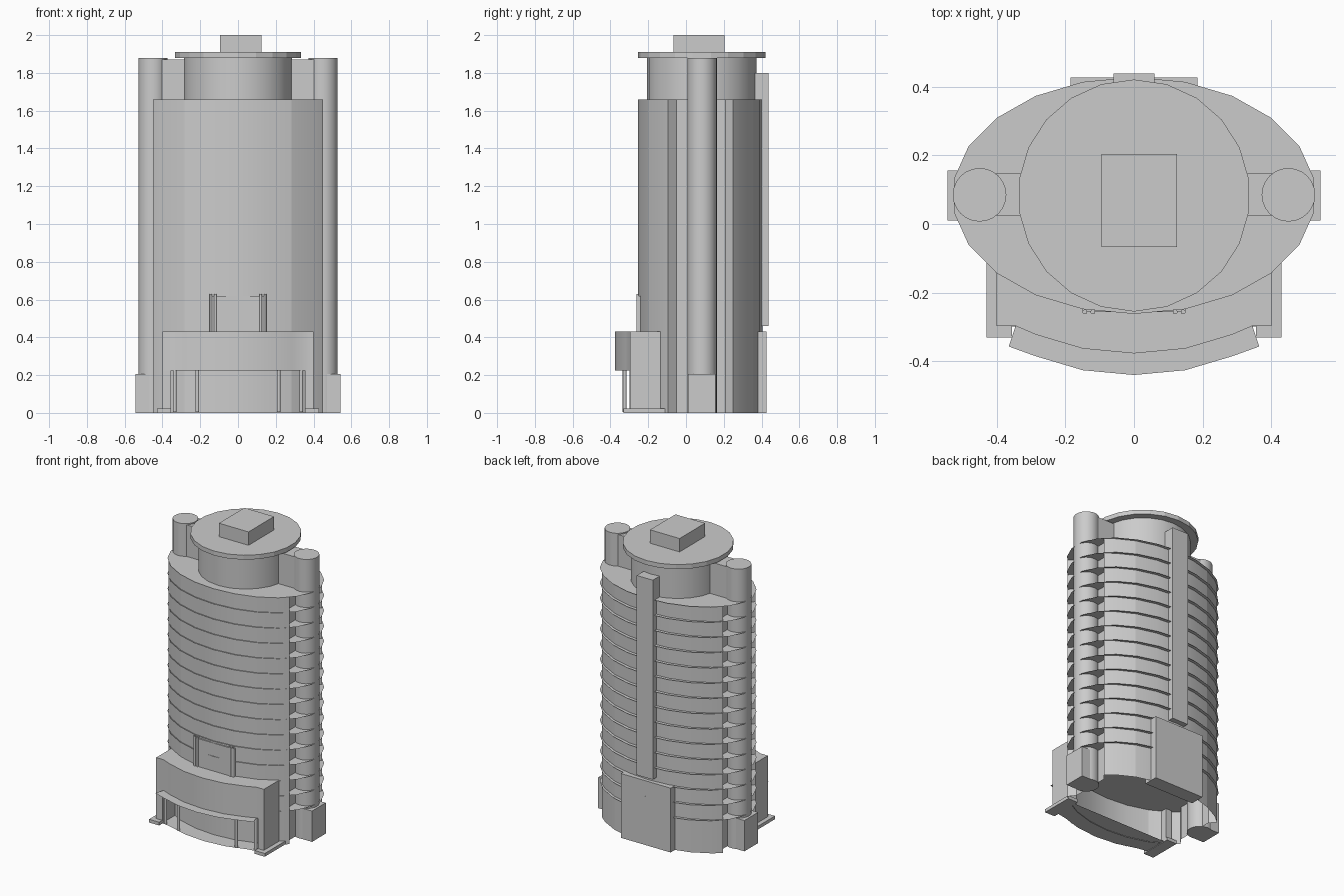
import bpy, bmesh, math

if "Cube" in bpy.data.objects:
    bpy.data.objects.remove(bpy.data.objects["Cube"])

CY = 0.083                 # centre of the oval tower in y
STEP = 2 * math.pi / 22    # the ovals have 22 sides


def finish(name, bm, smooth=None):
    me = bpy.data.meshes.new(name)
    bm.to_mesh(me)
    bm.free()
    ob = bpy.data.objects.new(name, me)
    bpy.context.collection.objects.link(ob)
    if smooth:
        me.shade_smooth()
        me.set_sharp_from_angle(angle=math.radians(smooth))
    return ob


def oval(k, a=0.53, b=0.345, cy=CY):
    # corner k of the oval, counted counter-clockwise from the front
    return (a * math.sin(k * STEP), cy - b * math.cos(k * STEP))


def plates(name, outline, heights):
    bm = bmesh.new()
    for z in heights:
        bm.faces.new([bm.verts.new((x, y, z)) for x, y in outline])
    return finish(name, bm)


def prism(name, outline, z0, z1, smooth=None):
    bm = bmesh.new()
    lo = [bm.verts.new((x, y, z0)) for x, y in outline]
    hi = [bm.verts.new((x, y, z1)) for x, y in outline]
    bm.faces.new(lo[::-1])
    bm.faces.new(hi)
    n = len(lo)
    for i in range(n):
        j = (i + 1) % n
        bm.faces.new((lo[i], lo[j], hi[j], hi[i]))
    return finish(name, bm, smooth)


def box(name, x0, x1, y0, y1, z0, z1):
    return prism(name, [(x0, y0), (x1, y0), (x1, y1), (x0, y1)], z0, z1)


def cylinder(name, x, y, r, z0, z1, n=24, smooth=40):
    pts = [oval(k * 22 / n, r, r, y) for k in range(n)]
    return prism(name, [(x + px, py) for px, py in pts], z0, z1, smooth)


def mirrored(pts):
    return [(-x, y) for x, y in reversed(pts)]


# tower walls: open strips, creased where the panels meet
front = [oval(k, 0.525, 0.338) for k in range(-2, 3)]
back = [oval(k, 0.525, 0.322) for k in range(9, 14)]
front_corner = [front[-1], oval(3, 0.525, 0.338), (0.45, -0.095)]
back_corner = [(0.45, 0.25), oval(8, 0.525, 0.322), back[0]]
side = [(0.45, -0.095), (0.415, -0.05), (0.415, 0.21), (0.45, 0.25)]
strips = [front, back]
for s in (front_corner, back_corner, side):
    strips += [s, mirrored(s)]
bm = bmesh.new()
for pts in strips:
    lo = [bm.verts.new((x, y, 0)) for x, y in pts]
    hi = [bm.verts.new((x, y, 1.66)) for x, y in pts]
    for i in range(len(pts) - 1):
        bm.faces.new((lo[i], lo[i + 1], hi[i + 1], hi[i]))
finish("tower_walls", bm, 30)

# thin floor plates projecting past the walls, the top one being the roof
plates("floor_plates", [oval(k) for k in range(22)],
       [0.225 + i * 0.1025 for i in range(15)])

# rooftop drum, disc and plant box
cylinder("roof_drum", 0, CY, 0.29, 1.66, 1.88, 22)
cylinder("roof_disc", 0, CY, 0.338, 1.88, 1.91, 22, None)
box("roof_plant_box", -0.095, 0.125, -0.067, 0.204, 1.91, 2.0)

# round stair shafts, their links to the drum and side porches
for s, label in ((-1, "left"), (1, "right")):
    cylinder("stair_shaft_" + label, s * 0.45, 0.085, 0.078, 0, 1.88)
    xs = sorted((s * 0.27, s * 0.42))
    box("shaft_link_" + label, *xs, 0.025, 0.147, 1.66, 1.872)
    xs = sorted((s * 0.45, s * 0.543))
    box("side_porch_" + label, *xs, 0.01, 0.156, 0, 0.207)

# back fin and back base block
box("back_fin", -0.06, 0.06, 0.36, 0.438, 0.46, 1.80)
box("back_base_block", -0.185, 0.185, 0.33, 0.427, 0, 0.432)

# front podium with curved face
arc = [(x, y - 0.115) for x, y in (oval(k) for k in range(-2, 3))]
prism("podium", [(-0.40, -0.297), (-0.345, -0.297)] + arc +
      [(0.345, -0.297), (0.40, -0.297), (0.40, -0.12), (-0.40, -0.12)],
      0.225, 0.432, 25)

# thin entrance canopy and forecourt paving
lip = [(x, y - 0.063) for x, y in arc]
plates("canopy", [(-0.345, -0.297), (-0.365, -0.357)] + lip +
       [(0.365, -0.357), (0.345, -0.297)] + arc[::-1], [0.226])
paving = [(x, y + 0.012) for x, y in arc]
plates("forecourt_paving", [(-0.40, -0.29)] + paving +
       [(0.40, -0.29), (0.40, -0.14), (-0.40, -0.14)], [0.004])

# podium side walls, side steps and entrance columns
for s, label in ((-1, "left"), (1, "right")):
    xs = sorted((s * 0.355, s * 0.40))
    box("podium_side_wall_" + label, *xs, -0.297, -0.12, 0, 0.225)
    xs = sorted((s * 0.355, s * 0.43))
    box("side_step_" + label, *xs, -0.33, -0.11, 0, 0.022)
    for i, (x, y) in enumerate(((0.335, -0.29), (0.215, -0.325))):
        cylinder("entrance_column_%s_%d" % (label, i + 1),
                 s * x, y, 0.01, 0.004, 0.225, 10)
    # slim posts framing the window above the podium
    for i, x in enumerate((0.12, 0.143)):
        cylinder("window_post_%s_%d" % (label, i + 1),
                 s * x, -0.256, 0.007, 0.432, 0.63, 10)

# window panel above the podium
box("window_panel", -0.15, 0.15, -0.257, -0.2, 0.432, 0.62)
